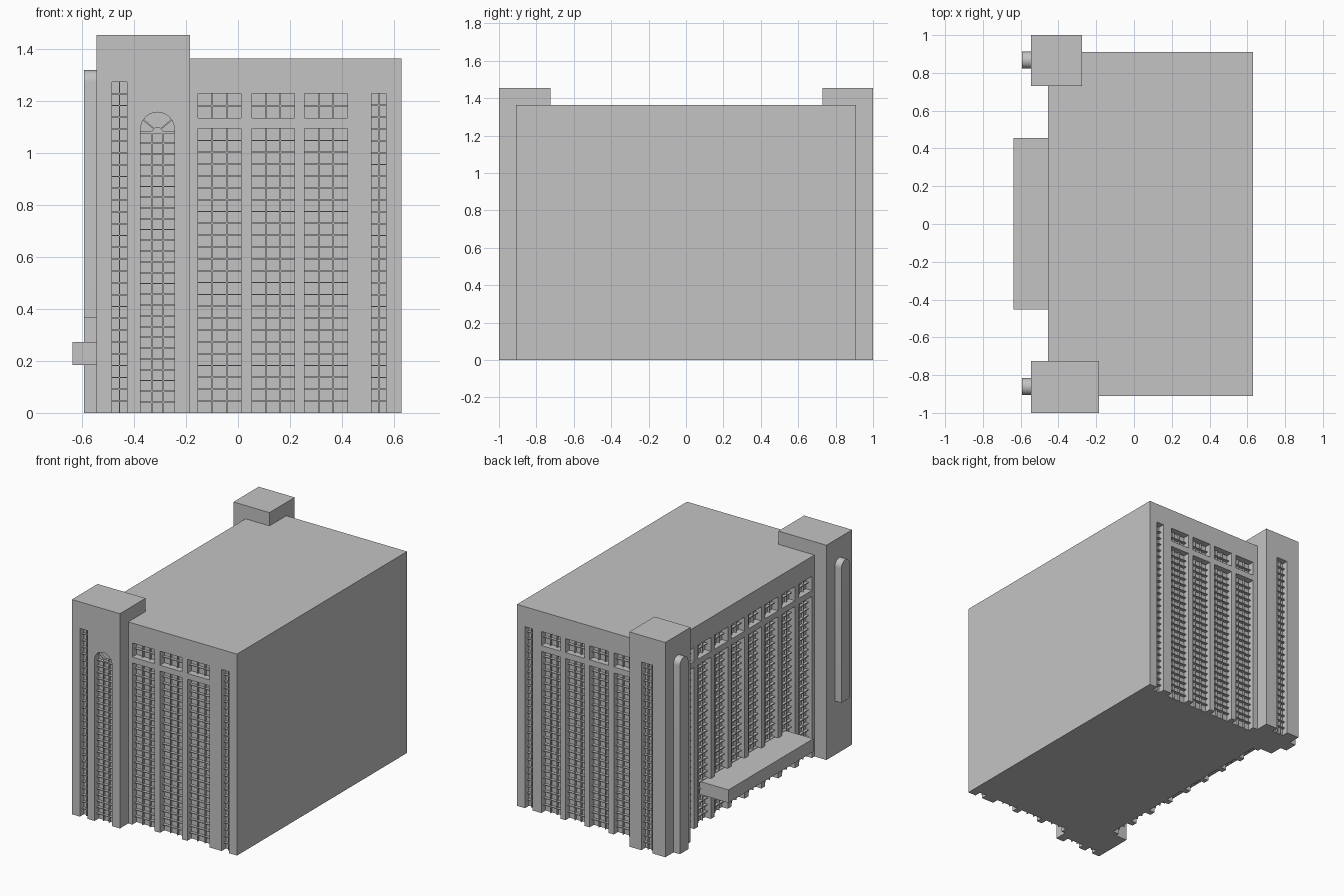
import bpy, bmesh, math
from mathutils import Matrix, Vector

if "Cube" in bpy.data.objects:
    bpy.data.objects.remove(bpy.data.objects["Cube"])

stone = bpy.data.materials.new("grey_stone")
stone.diffuse_color = (0.55, 0.55, 0.55, 1)
stone.use_nodes = True
stone.node_tree.nodes["Principled BSDF"].inputs["Base Color"].default_value = stone.diffuse_color

DEPTH = 0.045      # recess depth of the window bays
ROW = 1.095 / 24   # floor pitch of the glazing bars
BAR = 0.005        # glazing bar thickness


def make(name, bm):
    bmesh.ops.recalc_face_normals(bm, faces=bm.faces)
    me = bpy.data.meshes.new(name)
    bm.to_mesh(me)
    bm.free()
    me.materials.append(stone)
    ob = bpy.data.objects.new(name, me)
    bpy.context.collection.objects.link(ob)
    return ob


def add_box(bm, x, y, z):
    c = Vector(((x[0] + x[1]) / 2, (y[0] + y[1]) / 2, (z[0] + z[1]) / 2))
    s = (abs(x[1] - x[0]), abs(y[1] - y[0]), abs(z[1] - z[0]), 1)
    bmesh.ops.create_cube(bm, size=1, matrix=Matrix.Translation(c) @ Matrix.Diagonal(s))


def box(name, x, y, z):
    bm = bmesh.new()
    add_box(bm, x, y, z)
    return make(name, bm)


def wall_box(bm, wall, u, z, d):
    """Box on a wall: u runs along it, d is the depth into it."""
    side, p = wall
    if side == "left":
        add_box(bm, (p + d[0], p + d[1]), u, z)
    else:
        s = 1 if side == "front" else -1
        add_box(bm, u, (p + s * d[0], p + s * d[1]), z)


def glazing(bm, wall, u, z, cols, rows):
    """Vertical mullions and horizontal bars standing on the recessed pane."""
    for i in range(1, cols):
        c = u[0] + (u[1] - u[0]) * i / cols
        wall_box(bm, wall, (c - BAR / 2, c + BAR / 2), z, (DEPTH - 0.015, DEPTH + 0.005))
    for i in range(1, rows):
        c = z[0] + (z[1] - z[0]) * i / rows
        wall_box(bm, wall, u, (c - BAR / 2, c + BAR / 2), (DEPTH - 0.02, DEPTH + 0.005))


def window(cut, bars, wall, u, z, cols, rows):
    low = -0.05 if z[0] == 0 else z[0]
    wall_box(cut, wall, u, (low, z[1]), (-0.03, DEPTH))
    glazing(bars, wall, u, z, cols, rows)


def bay(cut, bars, wall, u):
    window(cut, bars, wall, u, (0, 1.095), 3, 24)
    window(cut, bars, wall, u, (1.135, 1.23), 3, 2)


def arch_prism(bm, centre, radius, z0, spring, to_world, d):
    """Round-headed panel, extruded from depth d[0] to d[1]."""
    pts = [(centre + radius, z0)]
    pts += [(centre + radius * math.cos(a), spring + radius * math.sin(a))
            for a in (math.pi * i / 16 for i in range(17))]
    pts += [(centre - radius, z0)]
    lo = [bm.verts.new(to_world(u, z, d[0])) for u, z in pts]
    hi = [bm.verts.new(to_world(u, z, d[1])) for u, z in pts]
    bm.faces.new(lo)
    bm.faces.new(hi[::-1])
    for i in range(len(pts)):
        j = (i + 1) % len(pts)
        bm.faces.new((lo[i], hi[i], hi[j], lo[j]))


def carve(ob, cut_bm):
    cutter = make("cutter", cut_bm)
    cutter.hide_render = True
    mod = ob.modifiers.new("recesses", "BOOLEAN")
    mod.operation, mod.solver, mod.object = "DIFFERENCE", "EXACT", cutter
    bpy.context.view_layer.objects.active = ob
    bpy.ops.object.modifier_apply(modifier=mod.name)
    bpy.data.objects.remove(cutter)


# Main block with window bays on the front, back and left walls
main = box("main_block", (-0.455, 0.63), (-0.91, 0.91), (0, 1.365))
cut, bars = bmesh.new(), bmesh.new()
front, back, left = ("front", -0.91), ("back", 0.91), ("left", -0.455)
for u in ((-0.155, 0.012), (0.053, 0.217), (0.257, 0.422)):
    bay(cut, bars, front, u)
for i in range(4):
    bay(cut, bars, back, (0.305 - 0.181 * i, 0.447 - 0.181 * i))
for i in range(8):
    c = 0.0025 + 0.18 * (i - 3.5)
    bay(cut, bars, left, (c - 0.07, c + 0.07))
for wall in (front, back):
    window(cut, bars, wall, (0.515, 0.57), (0, 1.23), 2, 27)
carve(main, cut)
make("main_window_bars", bars)

# Front tower: narrow strip plus tall round-headed window
tower = box("front_tower", (-0.545, -0.185), (-1, -0.725), (0, 1.455))
cut, bars = bmesh.new(), bmesh.new()
wall = ("front", -1.0)
window(cut, bars, wall, (-0.485, -0.428), (0, 1.275), 2, 28)
AX, AR, SPRING = -0.31, 0.065, 1.093
arch_prism(cut, AX, AR, -0.05, SPRING, lambda u, z, d: (u, -1 + d, z), (-0.03, DEPTH))
carve(tower, cut)
glazing(bars, wall, (AX - AR, AX + AR), (0, 1.08), 3, 26)
wall_box(bars, wall, (AX - AR, AX + AR), (1.077, 1.083), (DEPTH - 0.02, DEPTH + 0.005))
arch_prism(bars, AX, 0.021, 1.075, 1.08, lambda u, z, d: (u, -1 + d, z),
           (DEPTH - 0.015, DEPTH + 0.005))
for a in (40, 140):   # fan bars
    r = math.radians(a)
    m = (Matrix.Translation((AX + 0.042 * math.cos(r), -1 + DEPTH - 0.005, 1.083 + 0.042 * math.sin(r)))
         @ Matrix.Rotation(-r, 4, "Y") @ Matrix.Diagonal((0.056, 0.02, BAR, 1)))
    bmesh.ops.create_cube(bars, size=1, matrix=m)
make("front_tower_window_bars", bars)

# Back tower with one strip window
tower = box("back_tower", (-0.545, -0.275), (0.73, 1), (0, 1.455))
cut, bars = bmesh.new(), bmesh.new()
window(cut, bars, ("back", 1.0), (-0.45, -0.365), (0, 1.275), 3, 28)
carve(tower, cut)
make("back_tower_window_bars", bars)

# Round-headed pilasters on the left sides of the towers
for name, y, z0 in (("front_pilaster", -0.861, 0.365), ("back_pilaster", 0.867, 0)):
    bm = bmesh.new()
    arch_prism(bm, y, 0.045, z0, 1.275, lambda u, z, d: (d, u, z), (-0.593, -0.54))
    ob = make(name, bm)
    bpy.ops.object.select_all(action="DESELECT")
    ob.select_set(True)
    bpy.context.view_layer.objects.active = ob
    bpy.ops.object.shade_smooth_by_angle(angle=math.radians(30))

# Entrance canopy
box("canopy", (-0.637, -0.42), (-0.453, 0.455), (0.185, 0.273))
